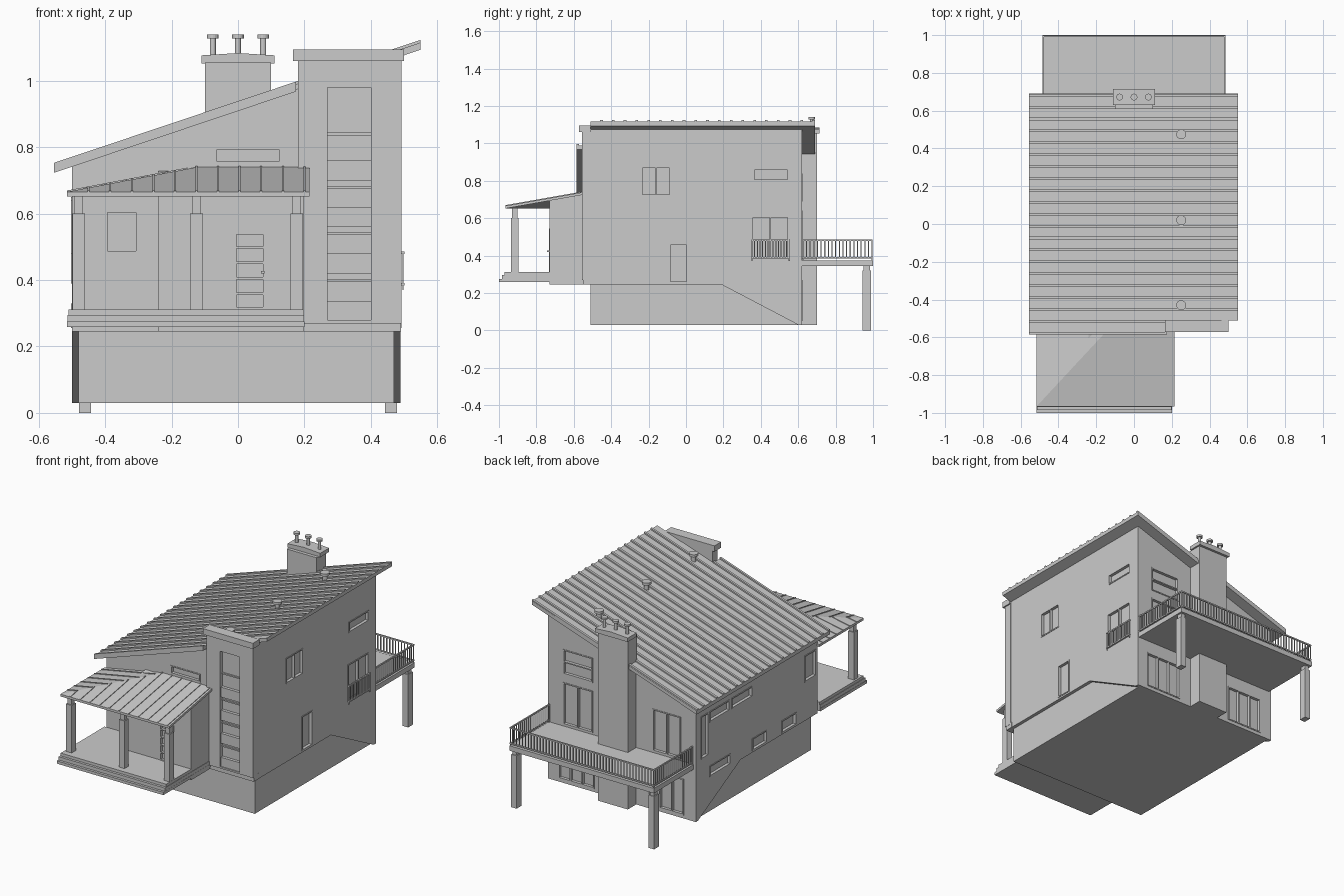
import bpy, bmesh
from mathutils import Vector

if "Cube" in bpy.data.objects:
    bpy.data.objects.remove(bpy.data.objects["Cube"])

def finish(bm, name):
    bmesh.ops.recalc_face_normals(bm, faces=bm.faces[:])
    me = bpy.data.meshes.new(name)
    bm.to_mesh(me)
    bm.free()
    ob = bpy.data.objects.new(name, me)
    bpy.context.collection.objects.link(ob)
    return ob

def add_box(bm, x0, x1, y0, y1, z0, z1):
    vs = bmesh.ops.create_cube(bm, size=1)['verts']
    for v in vs:
        v.co = ((x0 + x1) / 2 + v.co.x * (x1 - x0),
                (y0 + y1) / 2 + v.co.y * (y1 - y0),
                (z0 + z1) / 2 + v.co.z * (z1 - z0))

def boxes(name, *dims):
    bm = bmesh.new()
    for d in dims:
        add_box(bm, *d)
    return finish(bm, name)

def add_prism(bm, pts, offset):
    """Extrude a 3D polygon by an offset vector."""
    f = bm.faces.new([bm.verts.new(p) for p in pts])
    r = bmesh.ops.extrude_face_region(bm, geom=[f], use_keep_orig=True)
    for v in r['geom']:
        if isinstance(v, bmesh.types.BMVert):
            v.co += Vector(offset)

def add_bar(bm, p, q, side, h):
    """Rib lying between two points, with half-width vector and height."""
    p, q, s = Vector(p), Vector(q), Vector(side)
    add_prism(bm, [p - s, p + s, q + s, q - s], (0, 0, h))

def add_cyl(bm, x, y, z0, z1, r, n=16):
    vs = bmesh.ops.create_cone(bm, cap_ends=True, segments=n, radius1=r, radius2=r, depth=z1 - z0)['verts']
    bmesh.ops.translate(bm, verts=vs, vec=(x, y, (z0 + z1) / 2))

def roof_z(x):
    return 0.745 + (x + 0.555) * 0.3356

# Openings: each leaves a recess cutter and a set of frame bars
cuts = bmesh.new()
frames = bmesh.new()

def wall_box(bm, axis, d0, d1, a0, a1, z0, z1):
    d0, d1 = sorted((d0, d1))
    if axis == 'x':
        add_box(bm, d0, d1, a0, a1, z0, z1)
    else:
        add_box(bm, a0, a1, d0, d1, z0, z1)

def opening(axis, pos, sign, a0, a1, z0, z1, nv=0, nh=0, t=0.007):
    wall_box(cuts, axis, pos + sign * 0.02, pos - sign * 0.015, a0, a1, z0, z1)
    back, front = pos - sign * 0.017, pos + sign * 0.003
    bars = [(a0, a0 + t, z0, z1), (a1 - t, a1, z0, z1), (a0, a1, z0, z0 + t), (a0, a1, z1 - t, z1)]
    for i in range(nv):
        c = a0 + (a1 - a0) * (i + 1) / (nv + 1)
        bars.append((c - t / 2, c + t / 2, z0, z1))
    for i in range(nh):
        c = z0 + (z1 - z0) * (i + 1) / (nh + 1)
        bars.append((a0, a1, c - t / 2, c + t / 2))
    for b in bars:
        wall_box(frames, axis, back, front, *b)

# Main walls: side profile extruded across, top sliced by the roof plane
bm = bmesh.new()
prof = [(-0.545, 0.245), (0.19, 0.245), (0.6, 0.03), (0.62, 0.03), (0.62, 1.3), (-0.545, 1.3)]
add_prism(bm, [(-0.5, y, z) for y, z in prof], (0.99, 0, 0))
cut = bmesh.ops.bisect_plane(bm, geom=bm.verts[:] + bm.edges[:] + bm.faces[:], dist=1e-5,
                             plane_co=(0, 0, roof_z(0) - 0.015), plane_no=(-0.3356, 0, 1), clear_outer=True)
bmesh.ops.holes_fill(bm, edges=[e for e in bm.edges if e.is_boundary], sides=0)
walls = finish(bm, "main_walls")

boxes("foundation", (-0.48, 0.47, -0.51, 0.6, 0.03, 0.26))
tower = boxes("tower_wall", (0.18, 0.492, -0.557, -0.51, 0.27, 1.065))
boxes("tower_plinth", (0.195, 0.491, -0.55, -0.5, 0.245, 0.28))
boxes("tower_cap", (0.165, 0.5, -0.572, -0.508, 1.06, 1.095))

# Tall stair window with spandrel panels
add_box(cuts, 0.27, 0.4, -0.6, -0.532, 0.28, 0.98)
boxes("tower_spandrels", *[(0.27, 0.4, -0.55, -0.53, a, b) for a, b in
      ((0.28, 0.335), (0.42, 0.48), (0.56, 0.62), (0.70, 0.76))],
      *[(0.27, 0.4, -0.541, -0.53, z - 0.004, z + 0.004) for z in (0.40, 0.54, 0.68, 0.84)])

# Entrance block under the porch roof
bm = bmesh.new()
add_prism(bm, [(-0.24, y, z) for y, z in ((-0.73, 0.245), (-0.54, 0.245), (-0.54, 0.73), (-0.73, 0.695))], (0.437, 0, 0))
entrance = finish(bm, "entrance_block")

# Front, right, left and back openings
opening('y', -0.545, -1, -0.4, -0.3, 0.48, 0.61)
opening('y', -0.545, -1, -0.07, 0.13, 0.75, 0.8)
opening('y', -0.73, -1, -0.012, 0.082, 0.312, 0.545, 0, 4)
opening('x', 0.49, 1, -0.24, -0.08, 0.72, 0.875, 1)
opening('x', 0.49, 1, 0.36, 0.55, 0.8, 0.865)
opening('x', 0.49, 1, 0.35, 0.55, 0.385, 0.61, 1)
opening('x', 0.49, 1, -0.09, 0.01, 0.255, 0.465)
for a0, a1, z0, z1 in ((0.3, 0.49, 0.585, 0.65), (0.08, 0.28, 0.585, 0.65), (0.5, 0.57, 0.39, 0.65),
                       (-0.53, -0.42, 0.48, 0.64), (0.29, 0.49, 0.255, 0.32),
                       (-0.06, 0.08, 0.255, 0.33), (-0.34, -0.2, 0.255, 0.33)):
    opening('x', -0.5, -1, a0, a1, z0, z1)
opening('y', 0.62, 1, 0.19, 0.39, 0.69, 0.84, 0, 1)
opening('y', 0.62, 1, 0.19, 0.39, 0.385, 0.64, 1)
opening('y', 0.62, 1, -0.4, -0.21, 0.385, 0.64, 1)
for s in (-1, 1):
    opening('y', 0.62, 1, s * 0.3 - 0.12, s * 0.3 + 0.12, 0.05, 0.27, 2)
finish(frames, "window_and_door_frames")

# Carve the recesses, then discard the cutter
cutter = finish(cuts, "opening_cutter")
cutter.hide_render = True
for ob in (walls, tower, entrance):
    m = ob.modifiers.new("recess", 'BOOLEAN')
    m.operation, m.object, m.solver = 'DIFFERENCE', cutter, 'EXACT'
    m.use_self = True
    dg = bpy.context.evaluated_depsgraph_get()
    me = bpy.data.meshes.new_from_object(ob.evaluated_get(dg))
    ob.modifiers.clear()
    ob.data = me
bpy.data.objects.remove(cutter)
boxes("door_handle", (0.07, 0.08, -0.742, -0.73, 0.42, 0.428))

# Main roof: notched sloping slab with standing ribs
bm = bmesh.new()
plan = [(-0.555, -0.585), (0.175, -0.585), (0.175, -0.51), (0.55, -0.51), (0.55, 0.69), (-0.555, 0.69)]
add_prism(bm, [(x, y, roof_z(x) - 0.022) for x, y in plan], (0, 0, 0.022))
finish(bm, "main_roof")
bm = bmesh.new()
for i in range(21):
    y = -0.578 + i * 0.063
    x1 = 0.175 if y < -0.505 else 0.55
    add_bar(bm, (-0.555, y, roof_z(-0.555) - 0.002), (x1, y, roof_z(x1) - 0.002), (0, 0.007, 0), 0.01)
finish(bm, "main_roof_ribs")

# Roof vents
bm = bmesh.new()
for y in (0.475, 0.02, -0.43):
    add_cyl(bm, 0.25, y, 0.99, 1.05, 0.014)
    add_cyl(bm, 0.25, y, 1.045, 1.06, 0.026)
finish(bm, "roof_vents")

# Chimney with cap and pots
boxes("chimney", (-0.1, 0.1, 0.61, 0.7, 0.03, 1.055))
bm = bmesh.new()
add_prism(bm, [(x, 0.63, z) for x, z in ((-0.11, 1.053), (0.11, 1.053), (0.11, 1.077), (0, 1.084), (-0.11, 1.077))], (0, 0.085, 0))
finish(bm, "chimney_cap")
bm = bmesh.new()
for x in (-0.076, 0, 0.076):
    add_cyl(bm, x, 0.672, 1.07, 1.135, 0.009)
    add_cyl(bm, x, 0.672, 1.128, 1.14, 0.018)
finish(bm, "chimney_pots")

# Porch floor and steps
boxes("porch_floor", (-0.515, 0.2, -1.0, -0.55, 0.258, 0.275),
      (-0.513, 0.199, -0.985, -0.55, 0.27, 0.295), (-0.51, 0.197, -0.97, -0.55, 0.29, 0.312))

# Porch posts: thick shaft, slim neck, and a beam on top
for i, x in enumerate((-0.48, -0.125, 0.177)):
    boxes("porch_post_%d" % (i + 1), (x - 0.019, x + 0.019, -0.935, -0.895, 0.31, 0.6),
          (x - 0.013, x + 0.013, -0.929, -0.901, 0.6, 0.655))

# Hipped porch roof with ribs
A, B, C = (-0.515, -0.965, 0.652), (0.215, -0.965, 0.652), (0.215, -0.54, 0.727)
P, L = (-0.12, -0.54, 0.727), (-0.515, -0.54, 0.652)
bm = bmesh.new()
add_prism(bm, [A, B, C, P], (0, 0, 0.014))
add_prism(bm, [A, P, L], (0, 0, 0.014))
finish(bm, "porch_roof")
bm = bmesh.new()
kx, ky = 0.395, 0.425
for i in range(1, 12):
    x = -0.515 + i * 0.065
    f = min(1, (x + 0.515) / kx)
    add_bar(bm, (x, -0.965, 0.664), (x, -0.965 + f * ky, 0.664 + f * 0.075), (0.003, 0, 0), 0.006)
for i in range(1, 7):
    f = i * 0.065 / ky
    y = -0.965 + f * ky
    add_bar(bm, (-0.515, y, 0.664), (-0.515 + f * kx, y, 0.664 + f * 0.075), (0, 0.003, 0), 0.006)
finish(bm, "porch_roof_ribs")

# Rear deck, posts and railings
boxes("deck", (-0.485, 0.485, 0.615, 1.0, 0.345, 0.375))
for s, n in ((-1, "left"), (1, "right")):
    x = s * 0.461
    boxes("deck_post_" + n, (x - 0.018, x + 0.018, 0.945, 0.99, 0, 0.32),
          (x - 0.013, x + 0.013, 0.95, 0.985, 0.32, 0.35))

def railing(name, axis, pos, a0, a1, n):
    bm = bmesh.new()
    for z in (0.388, 0.482):
        wall_box(bm, axis, pos - 0.004, pos + 0.004, a0, a1, z - 0.004, z + 0.004)
    for i in range(n + 1):
        a = a0 + 0.003 + (a1 - a0 - 0.006) * i / n
        z0 = 0.37 if i % n == 0 else 0.388
        wall_box(bm, axis, pos - 0.002, pos + 0.002, a - 0.003, a + 0.003, z0, 0.482)
    finish(bm, name)

railing("deck_rail_back", 'y', 0.994, -0.484, 0.484, 48)
railing("deck_rail_left", 'x', -0.48, 0.622, 0.998, 19)
railing("deck_rail_right", 'x', 0.48, 0.622, 0.998, 19)
railing("side_window_rail", 'x', 0.497, 0.35, 0.555, 14)
